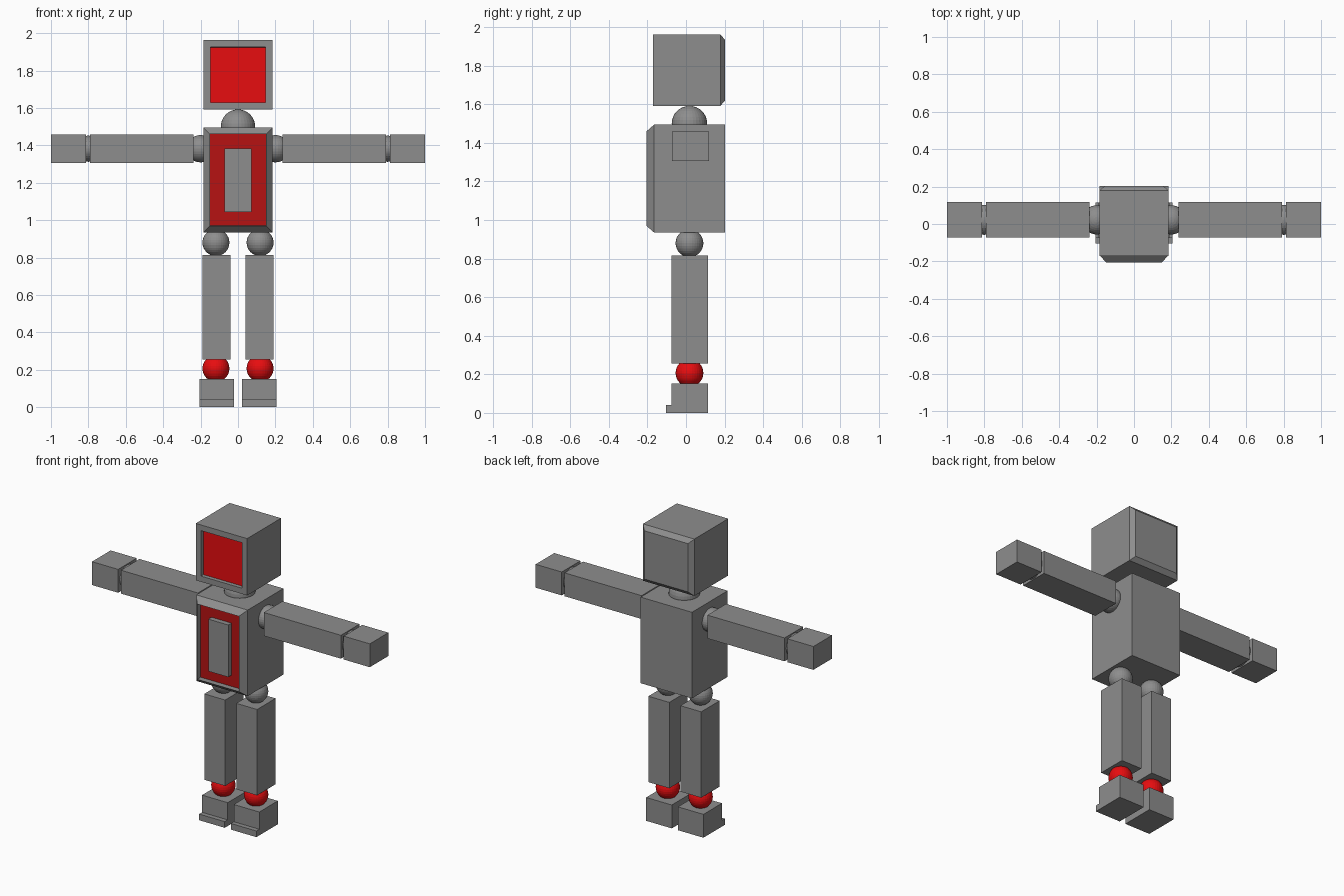
import bpy, bmesh
from mathutils import Vector

if "Cube" in bpy.data.objects:
    bpy.data.objects.remove(bpy.data.objects["Cube"])


def material(name, rgb):
    m = bpy.data.materials.new(name)
    m.diffuse_color = (*rgb, 1.0)
    m.use_nodes = True
    m.node_tree.nodes["Principled BSDF"].inputs["Base Color"].default_value = m.diffuse_color
    return m


GREY = material("grey", (0.27, 0.27, 0.27))
RED = material("bright_red", (0.8, 0.004, 0.005))
DARK_RED = material("dark_red", (0.47, 0.006, 0.006))


def finish(name, bm, mats):
    mesh = bpy.data.meshes.new(name)
    bm.normal_update()
    bm.to_mesh(mesh)
    bm.free()
    for m in mats:
        mesh.materials.append(m)
    obj = bpy.data.objects.new(name, mesh)
    bpy.context.collection.objects.link(obj)
    return obj


def box(name, lo, hi, insets=(), mats=(GREY,)):
    """Box from two corners; insets = (y direction, [(thickness, depth)...], material)."""
    bm = bmesh.new()
    bmesh.ops.create_cube(bm, size=1)
    lo, hi = Vector(lo), Vector(hi)
    bmesh.ops.scale(bm, vec=hi - lo, verts=bm.verts)
    bmesh.ops.translate(bm, vec=(lo + hi) / 2, verts=bm.verts)
    bm.normal_update()
    for direction, steps, index in insets:
        face = max(bm.faces, key=lambda f: f.calc_center_median().y * direction)
        for thickness, depth in steps:
            bmesh.ops.inset_individual(bm, faces=[face], thickness=thickness,
                                       depth=depth, use_even_offset=True)
            bm.normal_update()
        face.material_index = index
    return finish(name, bm, mats)


def ball(name, centre, radii, mat=GREY):
    bm = bmesh.new()
    bmesh.ops.create_uvsphere(bm, u_segments=32, v_segments=16, radius=1)
    bmesh.ops.scale(bm, vec=radii, verts=bm.verts)
    bmesh.ops.translate(bm, vec=centre, verts=bm.verts)
    return finish(name, bm, (mat,))


def foot(name, x0, x1):
    """L-shaped side profile with a low toe step, extruded across x."""
    profile = [(-0.105, 0), (0.115, 0), (0.115, 0.152), (-0.075, 0.152),
               (-0.075, 0.04), (-0.105, 0.04)]
    bm = bmesh.new()
    face = bm.faces.new([bm.verts.new((x0, y, z)) for y, z in profile])
    ext = bmesh.ops.extrude_face_region(bm, geom=[face])
    moved = [v for v in ext["geom"] if isinstance(v, bmesh.types.BMVert)]
    bmesh.ops.translate(bm, vec=(x1 - x0, 0, 0), verts=moved)
    bmesh.ops.recalc_face_normals(bm, faces=bm.faces)
    return finish(name, bm, (GREY,))


# Head: recessed red screen in front, chamfered back
box("head", (-0.185, -0.17, 1.592), (0.185, 0.178, 1.962),
    insets=[(-1, [(0.037, 0), (0.0005, -0.025)], 1), (1, [(0.028, 0.025)], 0)],
    mats=(GREY, RED))
ball("neck", (0, 0.018, 1.5), (0.092, 0.092, 0.092))

# Torso: chamfered front with a sunken red panel and a raised plate
box("torso", (-0.185, -0.165, 0.935), (0.185, 0.203, 1.495),
    insets=[(-1, [(0.035, 0.04), (0.0005, -0.035)], 1)], mats=(GREY, DARK_RED))
box("chest_plate", (-0.072, -0.203, 1.043), (0.072, -0.165, 1.382))

# Limbs, mirrored on both sides
for side, s in (("left", 1), ("right", -1)):
    def limb(name, x0, x1, y0, y1, z0, z1):
        a, b = sorted((s * x0, s * x1))
        box(f"{side}_{name}", (a, y0, z0), (b, y1, z1))

    ball(f"{side}_shoulder", (s * 0.2, 0.022, 1.382), (0.075, 0.078, 0.073))
    limb("arm", 0.237, 0.792, -0.073, 0.118, 1.306, 1.458)
    ball(f"{side}_wrist", (s * 0.8, 0.022, 1.382), (0.07, 0.08, 0.07))
    limb("hand", 0.812, 1.0, -0.073, 0.118, 1.306, 1.458)

    ball(f"{side}_hip", (s * 0.118, 0.018, 0.88), (0.072, 0.072, 0.072))
    limb("leg", 0.04, 0.19, -0.075, 0.115, 0.256, 0.815)
    ball(f"{side}_ankle", (s * 0.118, 0.018, 0.207), (0.072, 0.072, 0.072), RED)
    foot(f"{side}_foot", *sorted((s * 0.022, s * 0.206)))
